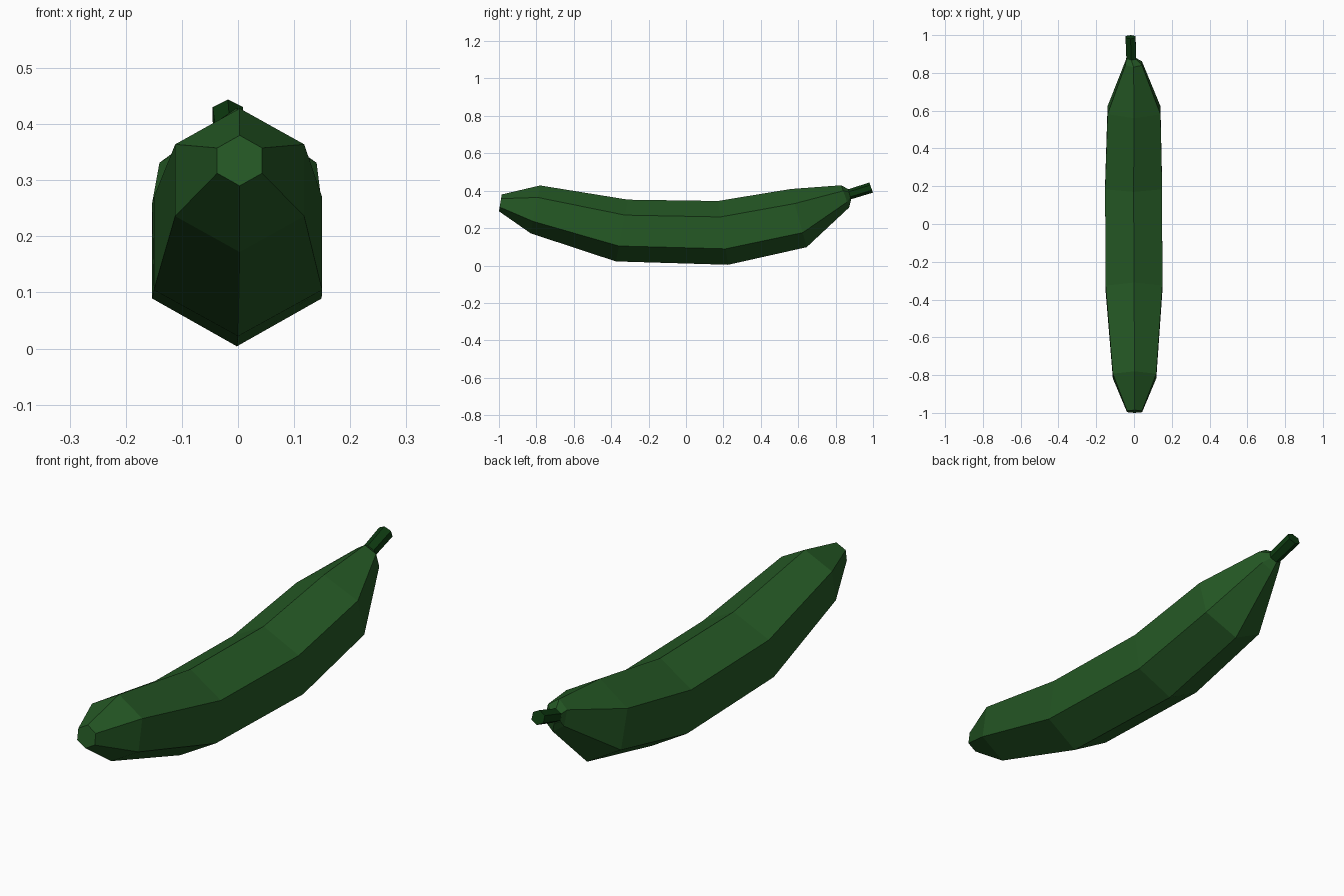
import bpy, bmesh
from mathutils import Vector

if "Cube" in bpy.data.objects:
    bpy.data.objects.remove(bpy.data.objects["Cube"])


def material(name, rgb):
    m = bpy.data.materials.new(name)
    m.diffuse_color = (*rgb, 1.0)
    m.use_nodes = True
    m.node_tree.nodes["Principled BSDF"].inputs["Base Color"].default_value = m.diffuse_color
    return m


def hex_tube(name, rings, mat):
    """Loft hexagons; each ring is (x centre, half width, top (y, z), bottom (y, z))."""
    bm = bmesh.new()
    loops = []
    for cx, w, t, b in rings:
        top, bot = Vector((cx, *t)), Vector((cx, *b))
        side = Vector((w, 0, 0))
        hi, lo = top.lerp(bot, 0.25), top.lerp(bot, 0.75)
        pts = [top, hi + side, lo + side, bot, lo - side, hi - side]
        loops.append([bm.verts.new(p) for p in pts])
    for a, b in zip(loops, loops[1:]):
        for i in range(6):
            j = (i + 1) % 6
            bm.faces.new((a[i], a[j], b[j], b[i]))
    bm.faces.new(loops[0])
    bm.faces.new(loops[-1])
    bmesh.ops.recalc_face_normals(bm, faces=bm.faces)
    mesh = bpy.data.meshes.new(name)
    bm.to_mesh(mesh)
    bm.free()
    mesh.materials.append(mat)
    ob = bpy.data.objects.new(name, mesh)
    bpy.context.collection.objects.link(ob)
    return ob


skin = material("green skin", (0.018, 0.098, 0.018))
stalk = material("dark green stalk", (0.004, 0.042, 0.005))

# Curved body, from the blunt front tip to the shoulder around the stalk
hex_tube("fruit_body", [
    (0.003, 0.040, (-0.985, 0.380), (-1.000, 0.290)),
    (0.003, 0.115, (-0.780, 0.428), (-0.830, 0.172)),
    (0.000, 0.150, (-0.310, 0.352), (-0.375, 0.022)),
    (-0.002, 0.151, (0.170, 0.345), (0.225, 0.004)),
    (0.000, 0.140, (0.560, 0.409), (0.645, 0.098)),
    (-0.002, 0.044, (0.830, 0.429), (0.872, 0.310)),
    (-0.015, 0.026, (0.868, 0.408), (0.882, 0.350)),
], skin)

# Thin stalk at the back
hex_tube("stalk", [
    (-0.015, 0.025, (0.860, 0.405), (0.875, 0.352)),
    (-0.018, 0.027, (0.980, 0.444), (1.000, 0.390)),
], stalk)
